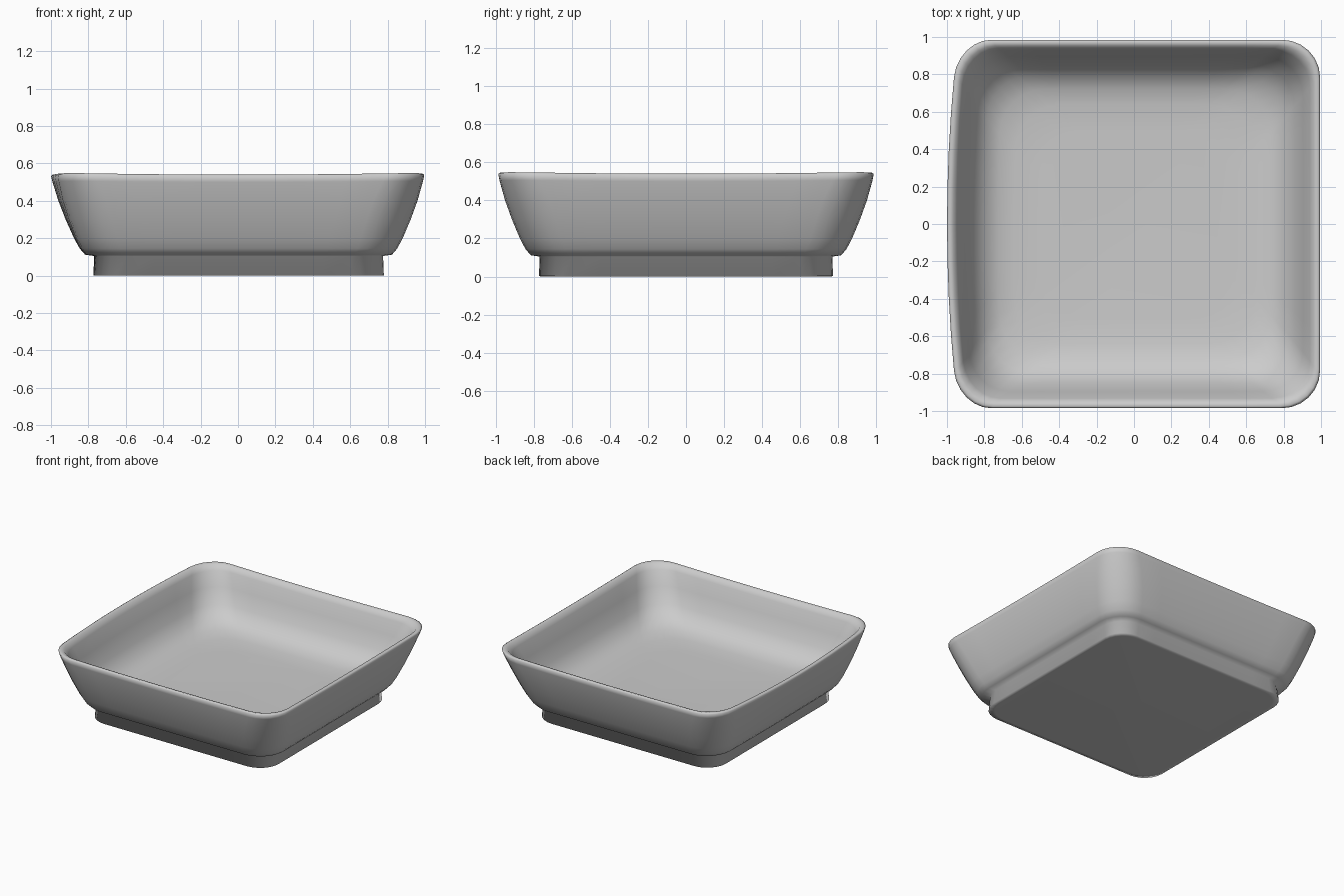
import bpy, bmesh, math

cube = bpy.data.objects.get("Cube")
if cube:
    bpy.data.objects.remove(cube, do_unlink=True)

# One plain grey material
clay = bpy.data.materials.new("grey_clay")
clay.use_nodes = True
GREY = (0.6, 0.6, 0.6, 1.0)
clay.diffuse_color = GREY
clay.node_tree.nodes["Principled BSDF"].inputs["Base Color"].default_value = GREY

RIM_Z = 0.54
SIDE_STEPS = 8
CORNER_STEPS = 6


def ring(half, radius, z):
    """Rounded square with a bowed edge on -x and a slightly uneven rim."""
    points = []
    flat = half - radius
    lift = z / RIM_Z
    for k in range(4):
        a = k * math.pi / 2
        c, s = math.cos(a), math.sin(a)
        # straight side, then the corner arc that follows it
        local = [(half, -flat + 2 * flat * i / SIDE_STEPS) for i in range(SIDE_STEPS)]
        for i in range(CORNER_STEPS):
            t = math.pi / 2 * i / CORNER_STEPS
            local.append((flat + radius * math.cos(t), flat + radius * math.sin(t)))
        for u, v in local:
            x, y = u * c - v * s, u * s + v * c
            corner = (x * y / half ** 2) ** 2
            if x < 0:
                x *= 1 + lift * (0.015 - 0.06 * (y / half) ** 2) * (x / half) ** 2
            else:
                x *= 1 + 0.01 * (x / half) ** 2
            points.append((x, y, z + 0.01 * corner * lift ** 4))
    return points


def loft(name, profile):
    """Skin (half width, corner radius, height) rings and cap both ends."""
    bm = bmesh.new()
    rings = [[bm.verts.new(p) for p in ring(*row)] for row in profile]
    n = len(rings[0])
    for a, b in zip(rings, rings[1:]):
        for i in range(n):
            j = (i + 1) % n
            bm.faces.new((a[i], a[j], b[j], b[i]))
    bm.faces.new(rings[0][::-1])
    bm.faces.new(rings[-1])
    for face in bm.faces:
        face.smooth = True
    mesh = bpy.data.meshes.new(name)
    bm.to_mesh(mesh)
    bm.free()
    mesh.materials.append(clay)
    obj = bpy.data.objects.new(name, mesh)
    bpy.context.collection.objects.link(obj)


loft("square_dish", [
    # flat underside and foot
    (0.740, 0.16, 0.0),
    (0.772, 0.16, 0.002),
    (0.768, 0.17, 0.105),
    # lip and flared outer wall
    (0.815, 0.20, 0.112),
    (0.843, 0.21, 0.145),
    (0.872, 0.22, 0.20),
    (0.914, 0.23, 0.30),
    (0.950, 0.23, 0.40),
    (0.978, 0.21, 0.50),
    # rounded rim
    (0.985, 0.20, 0.533),
    (0.975, 0.20, 0.540),
    (0.953, 0.19, 0.535),
    # inner wall sweeping into the floor
    (0.932, 0.20, 0.50),
    (0.895, 0.21, 0.40),
    (0.850, 0.22, 0.29),
    (0.793, 0.23, 0.217),
    (0.722, 0.24, 0.180),
    (0.640, 0.25, 0.164),
    (0.500, 0.22, 0.157),
])
